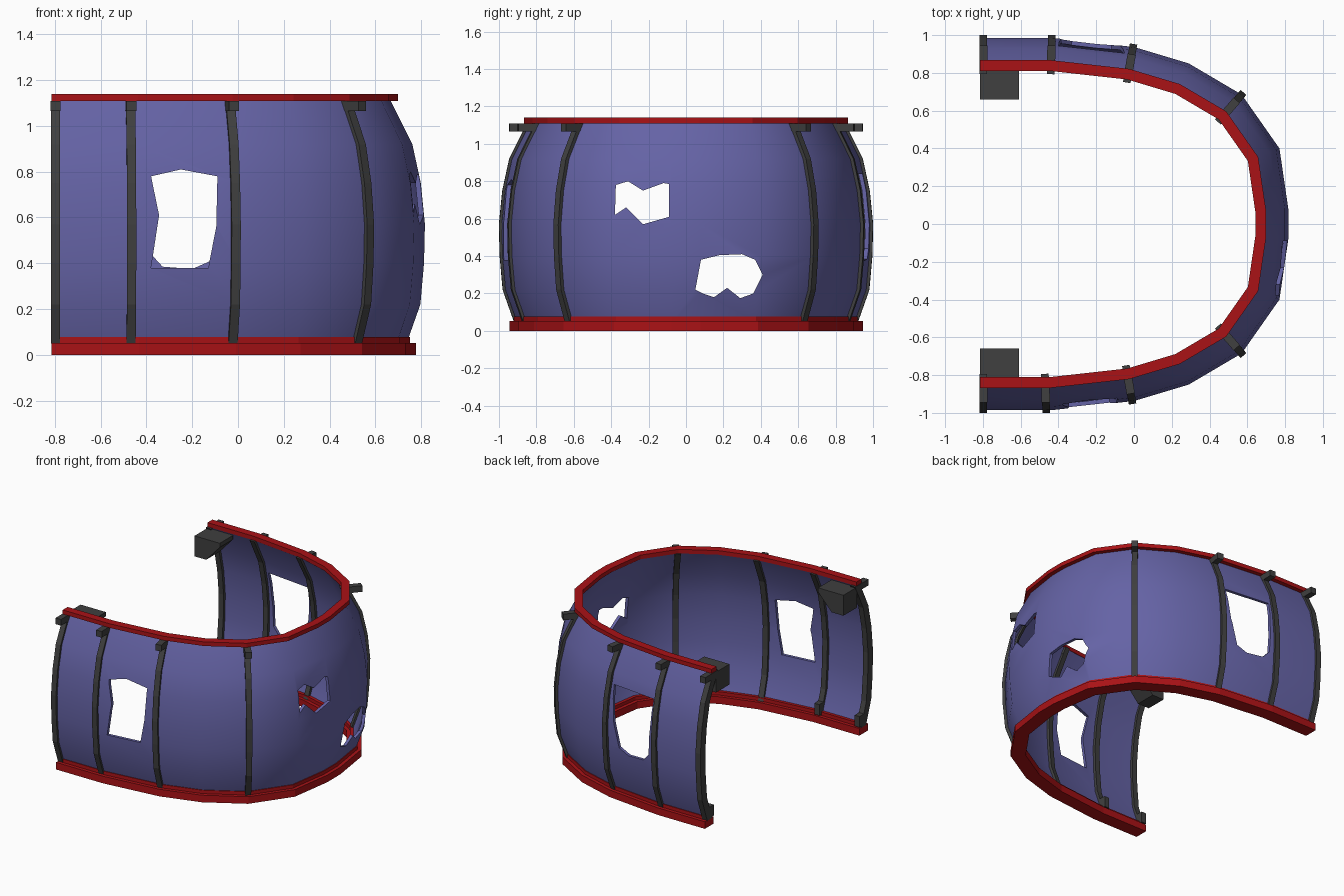
import bpy, bmesh
from math import cos, sin, radians, tan
from mathutils import Vector

if "Cube" in bpy.data.objects:
    bpy.data.objects.remove(bpy.data.objects["Cube"])

def material(name, c):
    m = bpy.data.materials.new(name)
    m.diffuse_color = (*c, 1)
    m.use_nodes = True
    m.node_tree.nodes["Principled BSDF"].inputs["Base Color"].default_value = m.diffuse_color
    return m

BLUE = material("blue_panel", (0.13, 0.125, 0.38))
RED = material("red_rim", (0.40, 0.006, 0.008))
DARK = material("dark_metal", (0.05, 0.05, 0.05))

def loft(name, rings, mat):
    """Capped skin through equal-length closed rings."""
    bm = bmesh.new()
    rows = [[bm.verts.new(p) for p in r] for r in rings]
    for a, b in zip(rows, rows[1:]):
        for i in range(len(a)):
            j = (i + 1) % len(a)
            bm.faces.new((a[i], a[j], b[j], b[i]))
    bm.faces.new(rows[0])
    bm.faces.new(rows[-1][::-1])
    bmesh.ops.recalc_face_normals(bm, faces=bm.faces)
    me = bpy.data.meshes.new(name)
    bm.to_mesh(me)
    bm.free()
    ob = bpy.data.objects.new(name, me)
    bpy.context.collection.objects.link(ob)
    if mat:
        me.materials.append(mat)
    return ob

# U-shaped plan path, widest outline, with mitred outward normals
half = [(-.815, .985), (-.43, .985), (0, .937), (.29, .85), (.57, .685), (.77, .40), (.817, .08)]
path = [Vector(p) for p in half + [(x, -y) for x, y in reversed(half)]]
segs = [(b - a).normalized() for a, b in zip(path, path[1:])]
seg_n = [Vector((-t.y, t.x)) for t in segs]
miter = []
for i in range(len(path)):
    a, b = seg_n[max(i - 1, 0)], seg_n[min(i, len(seg_n) - 1)]
    miter.append((a + b) / (1 + a.dot(b)))

def sweep(name, profile, mat):
    """Sweep a closed (inset, z) profile along the plan path."""
    return loft(name, [[(p.x - m.x * o, p.y - m.y * o, z) for o, z in profile]
                       for p, m in zip(path, miter)], mat)

# Bulging wall section: (inset, z)
curve = [(.08, .05), (.02, .22), (.004, .4), (0, .57), (.018, .75), (.055, .92), (.15, 1.11)]

def band(out, inn):
    return [(o + out, z) for o, z in curve] + [(o + inn, z) for o, z in reversed(curve)]

wall = sweep("curved_wall", band(0, .022), BLUE)

# Ragged openings: side openings given as (x, z), end openings as (y, z)
front_hole = [(-.38, .78), (-.25, .81), (-.09, .78), (-.095, .56), (-.13, .38), (-.38, .38), (-.345, .61)]
back_hole = [(-.40, .84), (-.05, .84), (-.07, .6), (-.12, .41), (-.2, .375), (-.33, .385), (-.38, .44)]
end_holes = [
    [(-.38, .62), (-.375, .78), (-.31, .80), (-.23, .75), (-.12, .79), (-.09, .785), (-.09, .61),
     (-.23, .57), (-.32, .66)],
    [(.05, .22), (.08, .38), (.18, .405), (.3, .41), (.37, .38), (.41, .3), (.36, .2), (.29, .175),
     (.22, .23), (.15, .18), (.09, .20)]]
cutters = [loft("cutter", [[(x, y, z) for x, z in h] for y in ys], None)
           for h, ys in ((front_hole, (-1.2, -.5)), (back_hole, (.5, 1.2)))]
cutters += [loft("cutter", [[(x, y, z) for y, z in h] for x in (.4, 1.1)], None) for h in end_holes]
bpy.context.view_layer.objects.active = wall
wall.select_set(True)
for c in cutters:
    mod = wall.modifiers.new("opening", 'BOOLEAN')
    mod.operation, mod.solver, mod.object = 'DIFFERENCE', 'EXACT', c
    bpy.ops.object.modifier_apply(modifier=mod.name)
    bpy.data.objects.remove(c)
bpy.ops.object.shade_smooth_by_angle(angle=radians(32))

# Red rims: flat top rail and stepped bottom rail
sweep("top_rim", [(.118, 1.11), (.118, 1.14), (.175, 1.14), (.175, 1.11)], RED)
sweep("bottom_rim", [(.04, 0), (.04, .052), (.065, .052), (.065, .077), (.115, .077),
                     (.115, .052), (.14, .052), (.14, 0)], RED)

# Ribs with a clamp at the head and a foot inside
def plate(name, x, y, ang, side, profile, w):
    n = Vector((cos(radians(ang)), sin(radians(ang)) * side))
    t = Vector((-n.y, n.x))
    loft(name, [[(x - n.x * o + t.x * s, y * side - n.y * o + t.y * s, z) for o, z in profile]
                for s in (-w, w)], DARK)

def rect(o0, o1, z0, z1):
    return [(o0, z0), (o0, z1), (o1, z1), (o1, z0)]

for side, label, xs in ((-1, "front", (-.797, -.465, -.01)), (1, "back", (-.797, -.435, -.005))):
    ribs = [(xs[0], .985, 90), (xs[1], .985, 88), (xs[2], .938, 80), (.57, .685, 49)]
    for i, (x, y, a) in enumerate(ribs):
        plate(f"{label}_rib_{i}", x, y, a, side, band(-.015, .042), .02)
        plate(f"{label}_clamp_{i}", x, y, a, side, rect(.04, .165, 1.065, 1.11), .022)
        if i < 2:
            plate(f"{label}_foot_{i}", x, y, a, side, rect(.08, .14, .06, .14), .02)
    # Wedge-shaped bracket under the open end of the top rim
    outline = [(-.815, 1.10), (-.61, 1.10), (-.61, 1.07), (-.72, .95), (-.815, .95)]
    loft(f"{label}_bracket", [[(x, y * side, z) for x, z in outline] for y in (.66, .815)], DARK)
